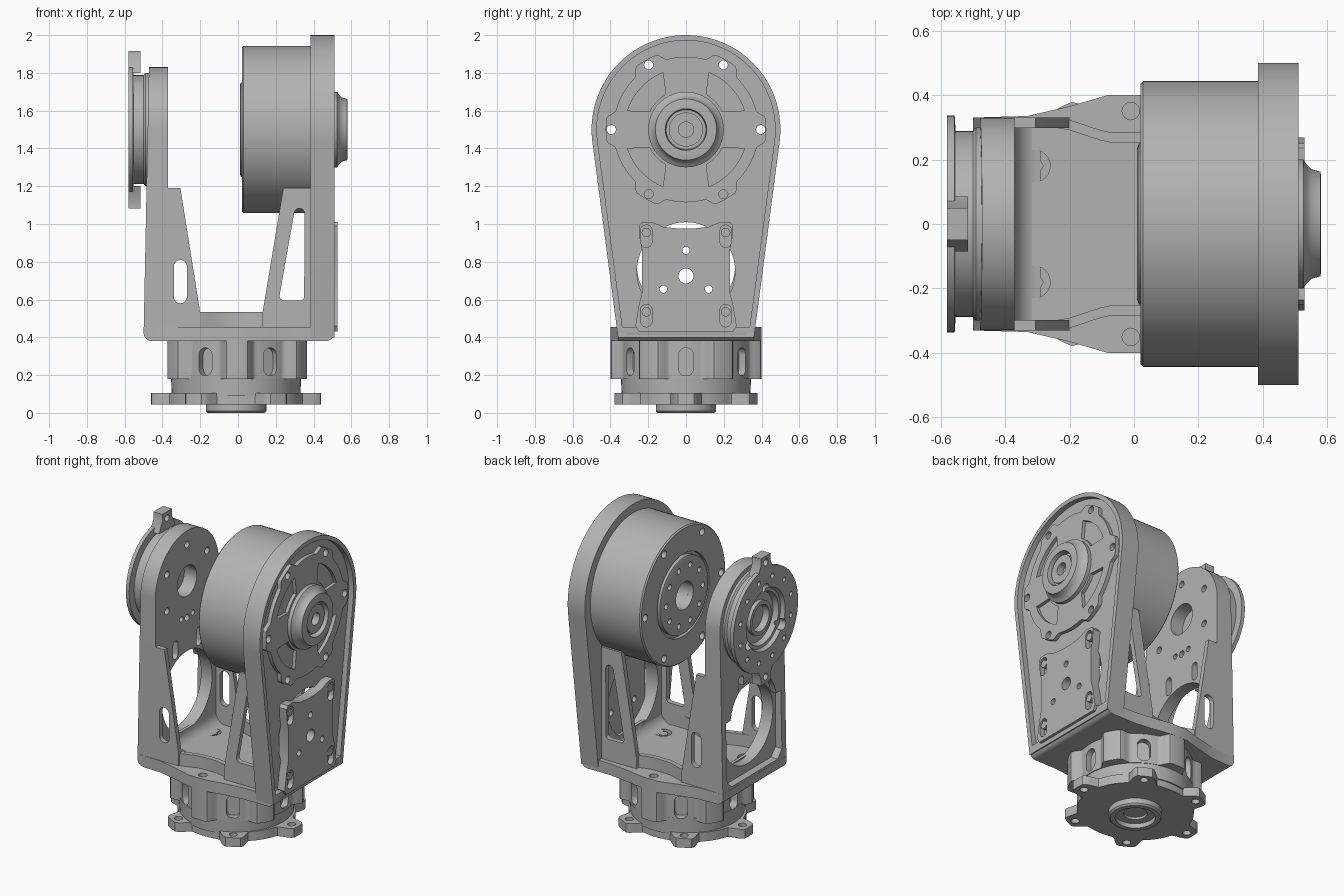
import bpy, bmesh, math
from mathutils import Vector

if "Cube" in bpy.data.objects:
    bpy.data.objects.remove(bpy.data.objects["Cube"], do_unlink=True)

grey = bpy.data.materials.new("machined_grey")
grey.use_nodes = True
grey.diffuse_color = (0.45, 0.45, 0.45, 1)
grey.node_tree.nodes["Principled BSDF"].inputs["Base Color"].default_value = (0.45, 0.45, 0.45, 1)
AXIS = {"x": lambda u, v, w: (w, u, v), "y": lambda u, v, w: (u, w, v), "z": lambda u, v, w: (u, v, w)}
HUB = 1.5  # height of the tilt axis


def finish(name, bm):
    bmesh.ops.remove_doubles(bm, verts=bm.verts, dist=1e-5)
    bmesh.ops.recalc_face_normals(bm, faces=bm.faces)
    mesh = bpy.data.meshes.new(name)
    bm.to_mesh(mesh)
    bm.free()
    mesh.materials.append(grey)
    ob = bpy.data.objects.new(name, mesh)
    bpy.context.collection.objects.link(ob)
    return ob


def prism(name, loops, axis, a, b):
    """Extrude flat outlines along an axis from a to b."""
    bm = bmesh.new()
    for loop in loops:
        lo, hi = [[bm.verts.new(AXIS[axis](u, v, w)) for u, v in loop] for w in (a, b)]
        bm.faces.new(lo)
        bm.faces.new(hi)
        for i in range(len(loop)):
            bm.faces.new((lo[i - 1], lo[i], hi[i], hi[i - 1]))
    return finish(name, bm)


def lathe(name, profile, axis, cu, cv, n=64):
    """Turn a closed (radius, height) profile about an axis."""
    bm = bmesh.new()
    rings = [[bm.verts.new(AXIS[axis](cu + r * math.cos(2 * math.pi * i / n),
                                      cv + r * math.sin(2 * math.pi * i / n), h))
              for i in range(n)] for r, h in profile]
    for lo, hi in zip(rings, rings[1:]):
        for i in range(n):
            bm.faces.new((lo[i - 1], lo[i], hi[i], hi[i - 1]))
    bmesh.ops.remove_doubles(bm, verts=bm.verts, dist=1e-5)
    bmesh.ops.dissolve_degenerate(bm, edges=bm.edges, dist=1e-5)
    return finish(name, bm)


def cut(ob, loops, axis, a, b):
    cutter = prism("cutter", loops, axis, a, b)
    mod = ob.modifiers.new("cut", "BOOLEAN")
    mod.operation, mod.solver, mod.object = "DIFFERENCE", "EXACT", cutter
    bpy.context.view_layer.objects.active = ob
    bpy.ops.object.modifier_apply(modifier=mod.name)
    bpy.data.objects.remove(cutter, do_unlink=True)


def arc(u, v, r, a0, a1, n=24):
    return [(u + r * math.cos(math.radians(a0 + (a1 - a0) * i / n)),
             v + r * math.sin(math.radians(a0 + (a1 - a0) * i / n))) for i in range(n + 1)]


def circle(u, v, r, n=24):
    return arc(u, v, r, 0, 360, n)[:-1]


def slot(u, v, w, h):
    d = (h - w) / 2
    return arc(u, v + d, w / 2, 0, 180, 8) + arc(u, v - d, w / 2, 180, 360, 8)


def ring(u, v, radius, r, n, start=0):
    return [circle(*p, r, 16) for p in arc(u, v, radius, start, start + 360, n)[:-1]]


def smooth(t):
    t = min(max(t, 0), 1)
    return t * t * (3 - 2 * t)


def lobed(u, v, low, high, phase, half, blend, squash=1):
    """Round outline with six raised lobes."""
    pts = []
    for deg in range(0, 360, 2):
        d = abs((deg - phase + 30) % 60 - 30)
        r = high + (low - high) * smooth((d - half) / blend)
        pts.append((u + r * math.cos(math.radians(deg)), v + squash * r * math.sin(math.radians(deg))))
    return pts


# Base: lobed mounting flange, neck, slotted housing and bottom boss
flange = prism("base_flange", [lobed(-0.01, 0, 0.36, 0.45, 0, 6, 9, 0.92)], "z", 0.045, 0.105)
cut(flange, [circle(x - 0.01, y * 0.92, 0.025, 16) for x, y in arc(0, 0, 0.4, 0, 360, 6)[:-1]], "z", 0, 0.2)
lathe("base_neck", [(0, 0.09), (0.34, 0.09), (0.345, 0.2), (0, 0.2)], "z", -0.01, 0)
housing = prism("base_housing", [lobed(-0.005, 0, 0.345, 0.4, 30, 7, 9)], "z", 0.18, 0.38)
for k in range(6):
    # each slot is turned to face outward
    ang = math.radians(60 * k)
    bm = bmesh.new()
    outline = slot(0, 0.27, 0.08, 0.15)
    ends = [[bm.verts.new((math.cos(ang) * w - math.sin(ang) * u, math.sin(ang) * w + math.cos(ang) * u, z))
             for u, z in outline] for w in (0.3, 0.5)]
    bm.faces.new(ends[0])
    bm.faces.new(ends[1])
    for i in range(len(outline)):
        bm.faces.new((ends[0][i - 1], ends[0][i], ends[1][i], ends[1][i - 1]))
    cutter = finish("slot_cutter", bm)
    mod = housing.modifiers.new("slot", "BOOLEAN")
    mod.solver, mod.object = "EXACT", cutter
    bpy.context.view_layer.objects.active = housing
    bpy.ops.object.modifier_apply(modifier=mod.name)
    bpy.data.objects.remove(cutter, do_unlink=True)
lathe("base_boss", [(0, 0.06), (0.16, 0.06), (0.16, 0.01), (0.15, 0), (0.12, 0), (0.12, 0.03),
                    (0.07, 0.03), (0.07, 0.05), (0, 0.05)], "z", -0.01, 0)

# Bracket floor with side lugs
half = [(-0.5, 0.33), (-0.33, 0.335), (-0.2, 0.365), (-0.08, 0.4), (0.04, 0.4), (0.18, 0.375), (0.3, 0.36), (0.51, 0.36)]
floor = prism("bracket_floor", [half + [(x, -y) for x, y in reversed(half)]], "z", 0.38, 0.455)
bm = bmesh.new()
bm.from_mesh(floor.data)
ends = [e for e in bm.edges if all(v.co.z < 0.39 and abs(v.co.x) > 0.48 for v in e.verts)]
bmesh.ops.bevel(bm, geom=ends, offset=0.045, segments=6, affect="EDGES", profile=0.5)
bm.to_mesh(floor.data)
bm.free()
cut(floor, [circle(-0.01, s * 0.35, 0.027, 16) for s in (-1, 1)], "z", 0.3, 0.5)
cut(floor, [circle(x, s * 0.18, 0.05) for s in (-1, 1) for x in (-0.31, 0.29)], "z", 0.43, 0.5)
prism("floor_bolts", [circle(x, s * 0.18, 0.03, 6) for s in (-1, 1) for x in (-0.31, 0.29)], "z", 0.42, 0.45)

# Bracket side ribs: two pierced struts joined by a low wavy rail
for s, side in ((-1, "front"), (1, "back")):
    lo, hi = sorted((s * 0.298, s * 0.33))
    strut = prism(side + "_right_strut", [[(-0.475, 0.42), (-0.475, 1.19), (-0.305, 1.19), (-0.2, 0.53), (-0.2, 0.42)]], "y", lo, hi)
    cut(strut, [slot(-0.305, 0.695, 0.07, 0.23)], "y", lo - 0.1, hi + 0.1)
    strut = prism(side + "_left_strut", [[(0.13, 0.42), (0.13, 0.53), (0.24, 1.19), (0.41, 1.19), (0.41, 0.42)]], "y", lo, hi)
    window = arc(0.325, 1.055, 0.028, 0, 170, 8) + arc(0.245, 0.62, 0.025, 170, 270, 5) + arc(0.33, 0.615, 0.02, 270, 360, 5)
    cut(strut, [window], "y", lo - 0.1, hi + 0.1)
    xs = [-0.38 + 0.025 * i for i in range(32)]
    wave = [(x, 0.267 + 0.047 * smooth((abs(x + 0.01) - 0.04) / 0.2)) for x in xs]
    rail = [(x, s * (y + 0.016)) for x, y in wave] + [(x, s * (y - 0.016)) for x, y in reversed(wave)]
    prism(side + "_rail", [rail], "z", 0.42, 0.535)

# Fillets where the walls meet the floor
for x, d in ((-0.37, 1), (0.39, -1)):
    fillet = [(x + d * 0.08 - d * 0.08 * math.cos(a * math.pi / 12), 0.53 - 0.08 * math.sin(a * math.pi / 12)) for a in range(7)]
    prism("floor_fillet", [fillet + [(x - d * 0.02, 0.44), (x - d * 0.02, 0.53)]], "y", -0.3, 0.3)

# Right wall: narrow arm with lightening hole
wall = prism("right_wall", [arc(0, HUB, 0.33, 0, 180, 40) + [(-0.33, 0.42), (0.33, 0.42)]], "x", -0.478, -0.37)
for v in wall.data.vertices:
    if v.co.x < -0.45:
        v.co.x += 0.02 * (v.co.z - HUB)
cut(wall, [[(-0.285, 0.52), (-0.24, 0.47), (0.24, 0.47), (0.285, 0.52), (0.285, 0.9)]
           + arc(0, 0.86, 0.24, 10, 170, 16) + [(-0.285, 0.9)]], "x", -0.6, -0.45)
cut(wall, [circle(0, 0.78, 0.26, 48), circle(0, HUB, 0.1, 32)]
    + [slot(s * 0.12, 1.09, 0.05, 0.12) for s in (-1, 1)]
    + [circle(s * 0.06, 1.27, 0.018, 12) for s in (-1, 1)], "x", -0.6, -0.3)
cut(wall, ring(0, HUB, 0.24, 0.022, 6, 30), "x", -0.42, -0.3)

# Right idler hub with two tabs
hub = lathe("idler_hub", [(0, -0.46), (0.3, -0.46), (0.3, -0.49), (0.288, -0.5), (0.288, -0.553), (0.336, -0.556), (0.336, -0.58),
                          (0.2, -0.58), (0.19, -0.555), (0.17, -0.555), (0.16, -0.52), (0.11, -0.52), (0.11, -0.545),
                          (0.085, -0.545), (0.085, -0.5), (0, -0.5)], "x", 0, HUB)
cut(hub, ring(0, HUB, 0.27, 0.016, 12, 15), "x", -0.6, -0.56)
cut(hub, ring(0, HUB, 0.2, 0.035, 3, 90), "x", -0.6, -0.535)
for s, name in ((1, "top_tab"), (-1, "bottom_tab")):
    tab = prism(name, [[(-0.085, HUB + s * 0.3), (0.085, HUB + s * 0.3), (0.05, HUB + s * 0.37),
                        (0.05, HUB + s * 0.417), (-0.05, HUB + s * 0.417), (-0.05, HUB + s * 0.37)]], "x", -0.58, -0.515)
    cut(tab, [circle(0, HUB + s * 0.375, 0.022, 16)], "x", -0.7, -0.4)

# Left wall: teardrop with raised rim
bolts = ring(0, HUB, 0.395, 0.024, 6)
left = prism("left_wall", [arc(0, HUB, 0.5, -7, 187, 64) + [(-0.36, 0.4), (0.36, 0.4)]], "x", 0.385, 0.51)
cut(left, [arc(0, HUB, 0.472, -7, 187, 64) + [(-0.335, 0.44), (-0.31, 0.415), (0.31, 0.415), (0.335, 0.44)]], "x", 0.475, 0.6)
cut(left, [circle(0, 0.75, 0.26, 48)] + bolts, "x", 0.3, 0.6)

# Drive motor and its output face
motor = lathe("motor_body", [(0, 0.02), (0.435, 0.02), (0.443, 0.028), (0.443, 0.4), (0, 0.4)], "x", 0, HUB, 96)
cut(motor, bolts, "x", -0.1, 0.6)
output = lathe("output_disc", [(0.09, 0.2), (0.09, 0.01), (0.235, 0.01), (0.25, 0.015), (0.25, 0.05), (0.09, 0.05)], "x", 0, HUB)
cut(motor, [circle(0, HUB, 0.27, 64)], "x", -0.1, 0.045)
cut(motor, [circle(0, HUB, 0.09, 32)], "x", -0.1, 0.2)
cut(output, ring(0, HUB, 0.19, 0.018, 10), "x", -0.1, 0.035)

# Motor back cover with four windows and stepped hub
cover = prism("motor_cover", [lobed(0, HUB, 0.385, 0.425, 0, 8, 7)], "x", 0.46, 0.5)
cut(cover, bolts, "x", 0.4, 0.6)
windows = []
for mid in (43, 137, 223, 317):
    windows.append(arc(0, HUB, 0.325, mid - 25, mid + 25, 16) + arc(0, HUB, 0.215, mid + 17, mid - 17, 10))
cut(cover, windows, "x", 0.478, 0.6)
lathe("cover_hub", [(0.2, 0.48), (0.2, 0.525), (0.185, 0.535), (0.17, 0.55), (0.162, 0.578), (0.15, 0.58), (0.11, 0.58),
                    (0.105, 0.54), (0.09, 0.54), (0.09, 0.565), (0.04, 0.565), (0.04, 0.52), (0, 0.52), (0, 0.48), (0.2, 0.48)],
      "x", 0, HUB)

# Access plate with slotted corners
edge = [(0.03, 0.975), (0.12, 0.985), (0.18, 1.01), (0.235, 1.01), (0.25, 0.99), (0.245, 0.92), (0.232, 0.86),
        (0.232, 0.64), (0.25, 0.57), (0.268, 0.46), (0.25, 0.43), (0.2, 0.43)]
plate = prism("access_plate", [edge + [(-y, z) for y, z in reversed(edge)]], "x", 0.46, 0.528)
corners = [(s * 0.21, z) for s in (-1, 1) for z in (0.935, 0.515)]
cut(plate, [slot(y, z, 0.06, 0.12) for y, z in corners], "x", 0.495, 0.6)
cut(plate, [circle(0, 0.725, 0.04), circle(0, 0.86, 0.02, 16), circle(0.12, 0.655, 0.02, 16), circle(-0.12, 0.655, 0.02, 16)], "x", 0.4, 0.6)
prism("plate_bolts", [circle(y, z + 0.02, 0.025, 16) for y, z in corners], "x", 0.48, 0.525)

# Smooth curved faces, keep machined edges sharp
bpy.ops.object.select_all(action="DESELECT")
for ob in bpy.context.scene.objects:
    if ob.type == "MESH":
        ob.select_set(True)
        bpy.context.view_layer.objects.active = ob
bpy.ops.object.shade_smooth_by_angle(angle=math.radians(30))
